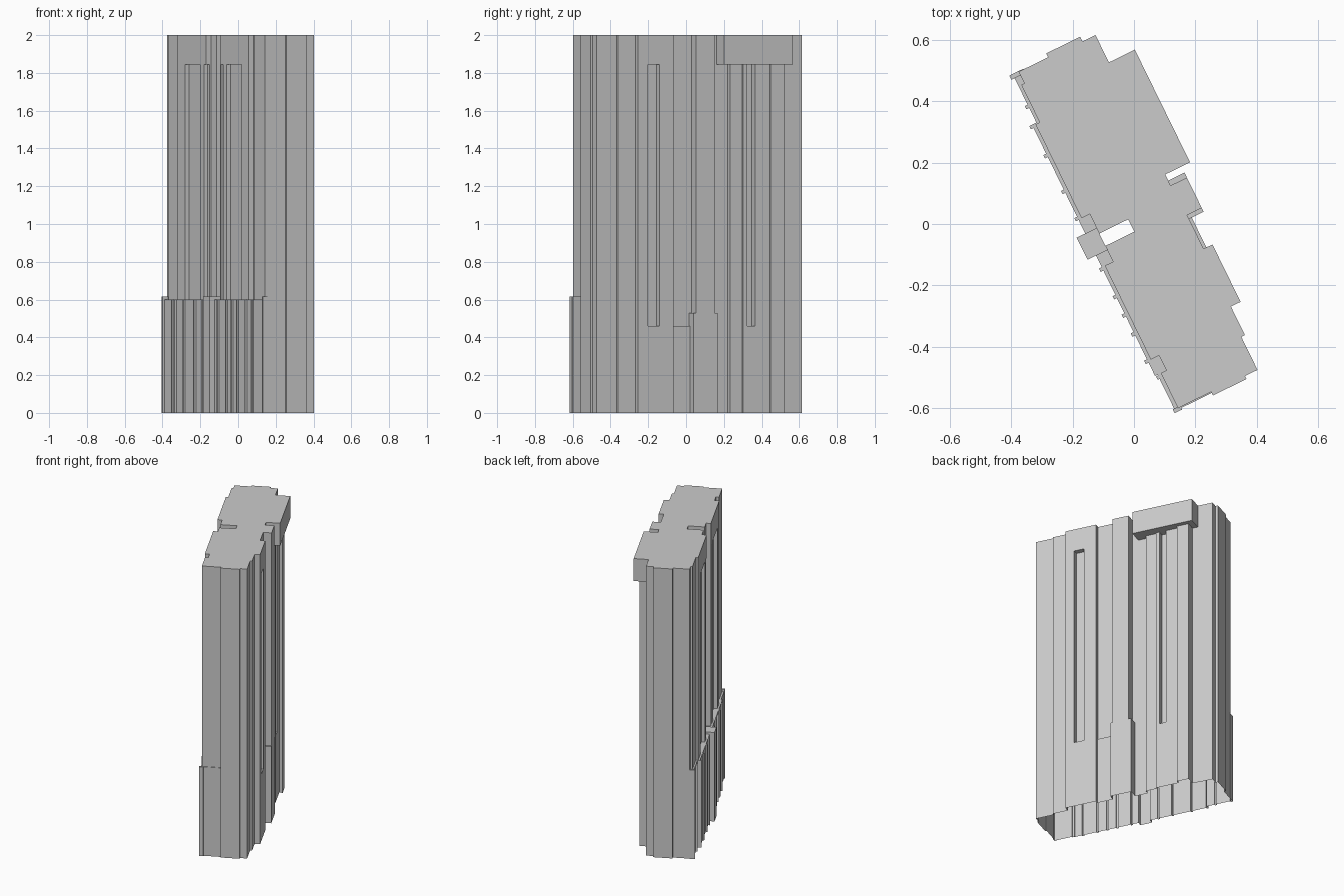
import bpy, bmesh
from mathutils import Vector

if "Cube" in bpy.data.objects:
    bpy.data.objects.remove(bpy.data.objects["Cube"])

# Tower plan is drawn in its own frame: u runs along the long side, v across it.
U, V = Vector((0.44, -0.898, 0)), Vector((0.898, 0.44, 0))
ROOF, LINTEL, PODIUM, SILL = 2.0, 1.845, 0.6, 0.46
WELL = (-.022, .023, -.115, -.01)      # open light well, no floor
blocks = []          # ordered list of (added or carved, u0, u1, v0, v1, z0, z1)


def add(u0, u1, v0, v1, z0, z1):
    blocks.append((True, u0, u1, v0, v1, z0, z1))


def cut(u0, u1, v0, v1, z0, z1):
    blocks.append((False, u0, u1, v0, v1, z0, z1))


def strips(edge, end, v_in, top):
    """Fill between v_in and a stepped facade line given as (u start, v)."""
    for i, (u, v) in enumerate(edge):
        u2 = edge[i + 1][0] if i + 1 < len(edge) else end
        add(u, u2, min(v, v_in), max(v, v_in), 0, top)


def build(name):
    """Merge the blocks into one outer skin, open underneath."""
    axes = [sorted({round(b[k], 4) for b in blocks for k in (j, j + 1)}) for j in (1, 3, 5)]
    idx = [{c: i for i, c in enumerate(a)} for a in axes]
    solid = set()
    for b in blocks:
        r = [range(idx[j][round(b[1 + 2 * j], 4)], idx[j][round(b[2 + 2 * j], 4)]) for j in range(3)]
        cells = {(i, j, k) for i in r[0] for j in r[1] for k in r[2]}
        solid = solid | cells if b[0] else solid - cells
    bm = bmesh.new()
    verts = {}

    def vert(c):
        if c not in verts:
            u, v, z = (axes[a][c[a]] for a in range(3))
            verts[c] = bm.verts.new(U * u + V * v + Vector((0, 0, z)))
        return verts[c]

    def in_well(c):
        u, v = axes[0][c[0]], axes[1][c[1]]
        return WELL[0] <= u < WELL[1] and WELL[2] <= v < WELL[3]

    for c in sorted(solid):
        for a in range(3):
            for side in (0, 1):
                n = list(c)
                n[a] += 2 * side - 1
                if tuple(n) in solid or (a == 2 and (n[2] < 0 or in_well(c))):
                    continue
                p, q = (a + 1) % 3, (a + 2) % 3
                ring = []
                for dp, dq in ((0, 0), (1, 0), (1, 1), (0, 1)):
                    k = list(c)
                    k[a] += side
                    k[p] += dp
                    k[q] += dq
                    ring.append(vert(tuple(k)))
                bm.faces.new(ring if side else ring[::-1])
    bmesh.ops.dissolve_limit(bm, angle_limit=0.01, verts=bm.verts, edges=bm.edges)
    me = bpy.data.meshes.new(name)
    bm.to_mesh(me)
    bm.free()
    ob = bpy.data.objects.new(name, me)
    bpy.context.collection.objects.link(ob)
    return ob


# Main shaft: west and east facades
strips([(-.61, -.119), (-.568, -.13), (-.432, -.145), (-.092, -.115), (-.022, -.115),
        (.023, -.115), (.08, -.145), (.42, -.115), (.474, -.135)], .601, 0, ROOF)
strips([(-.607, .158), (-.508, .252), (-.1, .162), (-.06, .221), (.05, .168),
        (.172, .2), (.38, .165), (.483, .152)], .603, 0, ROOF)
# Shallow projections on both short ends
add(-.624, -.607, -.012, .111, 0, ROOF)
add(.601, .614, -.015, .107, 0, ROOF)

# East side: stepped bays below the overhanging roof block
cut(-.508, -.1, .16, .252, 0, LINTEL)
for u0, u1, v, z0 in ((-.472, -.393, .222, 0), (-.393, -.308, .2, 0), (-.262, -.238, .2, 0),
                      (-.308, -.262, .2, -1), (-.238, -.165, .19, 0)):
    add(u0, u1, .15, v, 0, SILL if z0 < 0 else LINTEL)
cut(.254, .321, .165, .2, SILL, LINTEL)
# East ledges in the notches
add(-.078, -.06, .15, .221, 0, .53)
add(.05, .064, .15, .221, 0, .53)
add(.064, .172, .15, .178, 0, SILL)

# West side: tall window recesses, mirrored about the middle
for u0, u1 in ((.09, .115), (.16, .34)):
    for a, b in ((u0, u1), (-u1, -u0)):
        cut(a, b, -.15, -.122, PODIUM, LINTEL)

# Podium along the west side
strips([(-.605, -.14), (-.432, -.156), (.474, -.147)], .601, -.11, PODIUM)
add(-.042, .038, -.187, -.11, 0, .615)
add(-.612, -.597, -.152, -.1, 0, .615)
add(.597, .611, -.152, -.125, 0, .615)
add(.597, .605, -.125, -.015, 0, .615)
# Podium piers
for u, v in ((-.495, -.15), (-.43, -.166), (-.325, -.166), (-.195, -.166), (-.097, -.166),
             (.086, -.166), (.186, -.166), (.253, -.166), (.321, -.166), (.42, -.166), (.483, -.154)):
    add(u - .006, u + .006, v, -.12, 0, PODIUM)
# Light well between shaft and podium
cut(*WELL, PODIUM, ROOF)

build("tower_block")
